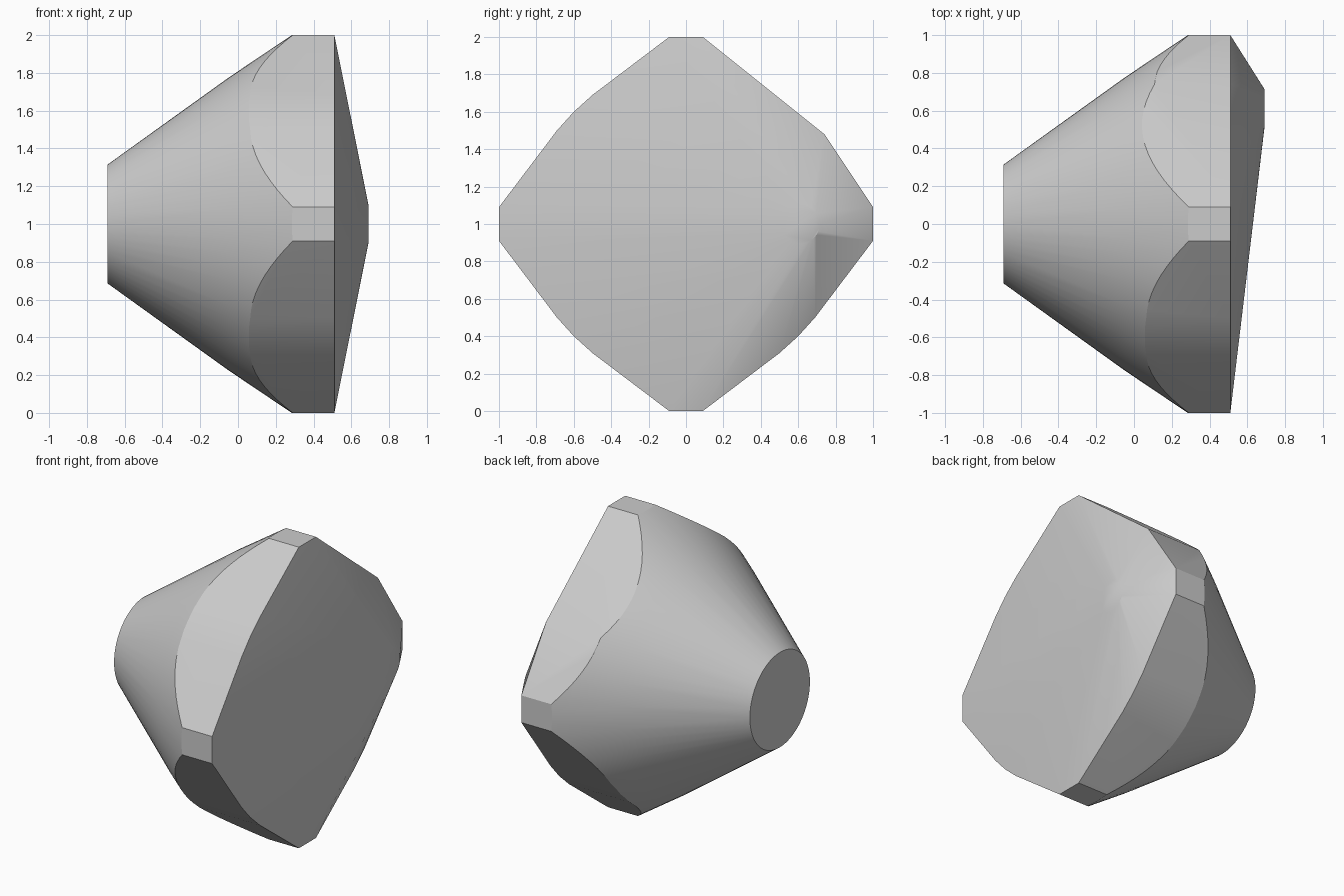
import bpy, bmesh, math
from mathutils import Vector

cube = bpy.data.objects.get("Cube")
if cube:
    bpy.data.objects.remove(cube, do_unlink=True)

# One grey for the whole body
grey = bpy.data.materials.new("plain grey")
grey.use_nodes = True
colour = (0.6, 0.6, 0.6, 1)
grey.diffuse_color = colour
grey.node_tree.nodes["Principled BSDF"].inputs["Base Color"].default_value = colour

# Flattened diamond outline in (y, z); the upper back corner is pushed out
corner = [(0.09, 1), (0.50, 0.69), (0.60, 0.60), (0.69, 0.50), (1, 0.09)]
upper_back = [(0.09, 1), (0.74, 0.48), (1, 0.09)]
outline = (upper_back
           + [(y, -z) for y, z in reversed(corner)]
           + [(-y, -z) for y, z in corner]
           + [(-y, z) for y, z in reversed(corner)])

# Tapered profile: radius along the x axis
profile = [(-0.69, 0.315), (-0.05, 0.775), (0.29, 1.004)]
RIM_X, TIP_X = 0.51, 0.69


def taper_x(radius):
    """Position along x where the taper reaches a radius."""
    for (x0, r0), (x1, r1) in zip(profile, profile[1:]):
        if radius <= r1:
            break
    return x0 + (radius - r0) * (x1 - x0) / (r1 - r0)


def circle(x, radius, cy=0, n=64):
    return [(x, cy + radius * math.cos(math.tau * i / n),
             1 + radius * math.sin(math.tau * i / n)) for i in range(n)]


# Small end, taper break and the off-centre round tip
points = circle(*profile[0]) + circle(*profile[1]) + circle(TIP_X, 0.105, 0.61, 32)

# Rim, and the curve where each flat side meets the taper
for a, b in zip(outline, outline[1:] + outline[:1]):
    a, b = Vector(a), Vector(b)
    points.append((RIM_X, a.x, 1 + a.y))
    steps = max(1, round((b - a).length / 0.06))
    for i in range(steps):
        p = a.lerp(b, i / steps)
        points.append((taper_x(p.length), p.x, 1 + p.y))

# Wrap a convex skin around the sections
bm = bmesh.new()
for p in points:
    bm.verts.new(p)
hull = bmesh.ops.convex_hull(bm, input=bm.verts)
loose = {g for g in hull["geom_interior"] + hull["geom_unused"]
         if isinstance(g, bmesh.types.BMVert)}
bmesh.ops.delete(bm, geom=list(loose), context="VERTS")
bmesh.ops.dissolve_limit(bm, angle_limit=math.radians(0.3),
                         verts=bm.verts, edges=bm.edges)
bmesh.ops.recalc_face_normals(bm, faces=bm.faces)
mesh = bpy.data.meshes.new("tapered_body")
bm.to_mesh(mesh)
bm.free()
mesh.materials.append(grey)

body = bpy.data.objects.new("tapered_body", mesh)
bpy.context.collection.objects.link(body)
bpy.ops.object.select_all(action="DESELECT")
body.select_set(True)
bpy.context.view_layer.objects.active = body
bpy.ops.object.shade_smooth_by_angle(angle=math.radians(32))
